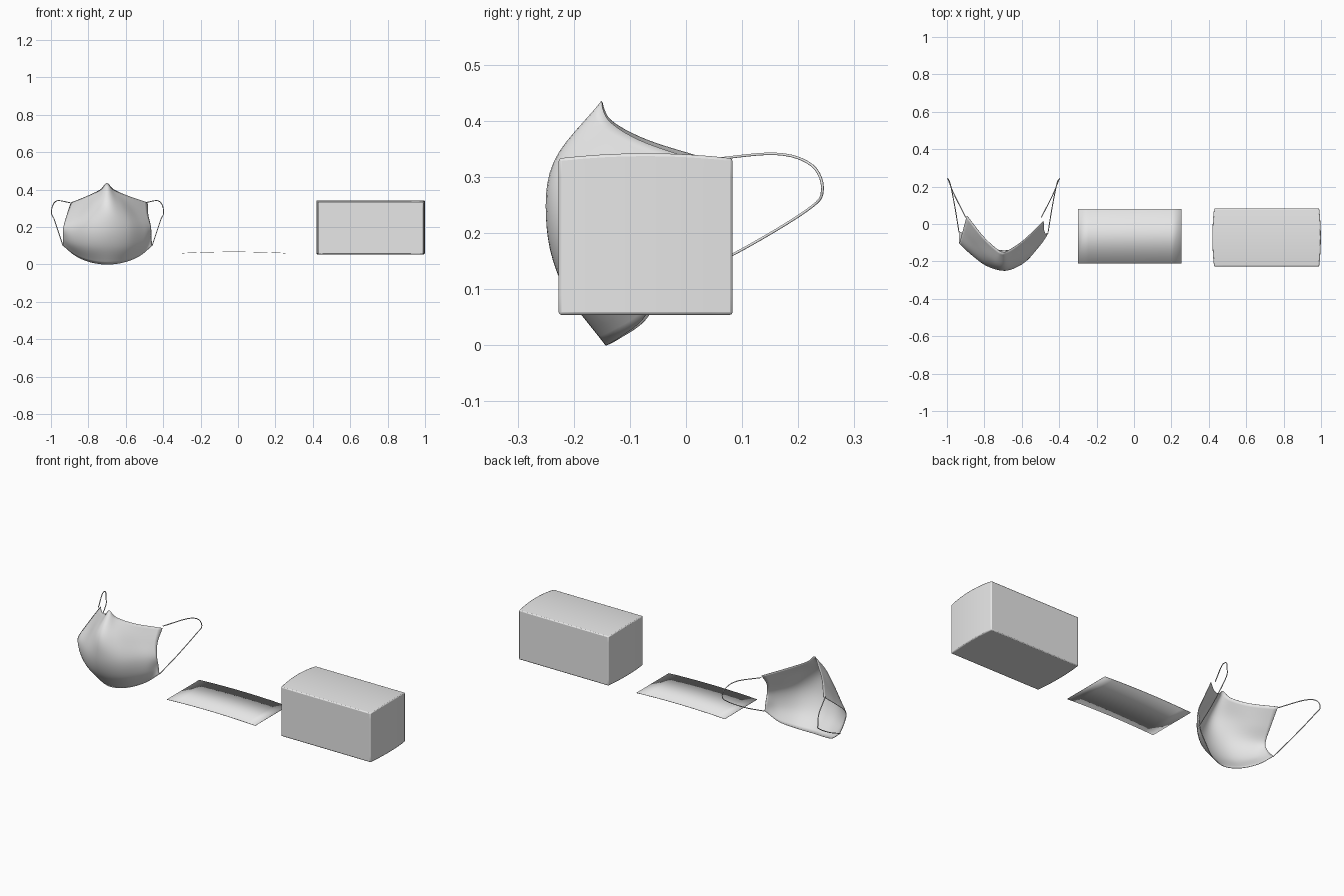
import bpy, bmesh, math
from mathutils import Vector, Matrix

if "Cube" in bpy.data.objects:
    bpy.data.objects.remove(bpy.data.objects["Cube"])

grey = bpy.data.materials.new("light_grey")
grey.use_nodes = True
grey.diffuse_color = (0.8, 0.8, 0.8, 1)
grey.node_tree.nodes["Principled BSDF"].inputs["Base Color"].default_value = (0.8, 0.8, 0.8, 1)

MASK_X = -0.6975


def add_mesh(name, bm, angle=40):
    bmesh.ops.recalc_face_normals(bm, faces=bm.faces)
    mesh = bpy.data.meshes.new(name)
    bm.to_mesh(mesh)
    bm.free()
    mesh.materials.append(grey)
    obj = bpy.data.objects.new(name, mesh)
    bpy.context.collection.objects.link(obj)
    bpy.ops.object.select_all(action='DESELECT')
    obj.select_set(True)
    bpy.context.view_layer.objects.active = obj
    bpy.ops.object.shade_smooth_by_angle(angle=math.radians(angle))
    return obj


def spline(points, steps):
    """Smooth curve that passes through all points."""
    pts = [points[0] * 2 - points[1], *points, points[-1] * 2 - points[-2]]
    out = []
    for i in range(1, len(pts) - 2):
        a, b, c, d = pts[i - 1:i + 3]
        for s in range(steps):
            t = s / steps
            out.append(b + (c - a) * (t / 2)
                       + (a * 2 - b * 5 + c * 4 - d) * (t * t / 2)
                       + (b * 3 - a - c * 3 + d) * (t ** 3 / 2))
    return out + [points[-1]]


def surface(rows, steps):
    """Smooth sheet through rows of control points."""
    dense = [spline(row, steps) for row in rows]
    columns = [spline(list(col), steps) for col in zip(*dense)]
    bm = bmesh.new()
    grid = [[bm.verts.new(p) for p in col] for col in columns]
    for c0, c1 in zip(grid, grid[1:]):
        for j in range(len(c0) - 1):
            bm.faces.new((c0[j], c1[j], c1[j + 1], c0[j + 1]))
    return bm


# Face mask shell: half rows from chin to nose, each with a small twist
half_rows = [
    (-1, [(0, -.142, 0), (.09, -.12, .012), (.17, -.075, .045), (.238, -.045, .1)]),
    (4, [(0, -.215, .1), (.1, -.19, .1), (.19, -.12, .115), (.236, -.065, .145)]),
    (5, [(0, -.247, .21), (.1, -.215, .205), (.19, -.13, .2), (.234, -.08, .2)]),
    (0, [(0, -.235, .325), (.07, -.195, .312), (.15, -.11, .28), (.217, -.035, .265)]),
    (-4, [(0, -.15, .434), (.035, -.135, .4), (.11, -.075, .365), (.205, .03, .33)]),
]
pivot = Vector((0, -.1, 0))
rows = []
for twist, half in half_rows:
    right = [Vector(p) for p in half]
    left = [Vector((-p.x, p.y, p.z)) for p in reversed(right[1:])]
    turn = Matrix.Rotation(math.radians(twist), 3, 'Z')
    rows.append([turn @ (p - pivot) + pivot + Vector((MASK_X, 0, 0)) for p in left + right])
shell = add_mesh("mask_shell", surface(rows, 6), 60)
thick = shell.modifiers.new("thickness", 'SOLIDIFY')
thick.thickness = 0.003
thick.offset = 0

# Ear loops, mirrored across the mask
loop_path = [Vector(p) for p in (
    (.202, .035, .33), (.265, .16, .341), (.291, .225, .32), (.3, .243, .275),
    (.285, .215, .24), (.26, .09, .165), (.238, -.045, .1))]
for side, name in ((1, "left_ear_loop"), (-1, "right_ear_loop")):
    curve = bpy.data.curves.new(name, 'CURVE')
    curve.dimensions = '3D'
    curve.bevel_depth = 0.0025
    curve.bevel_resolution = 1
    path = spline(loop_path, 6)
    line = curve.splines.new('POLY')
    line.points.add(len(path) - 1)
    for point, p in zip(line.points, path):
        point.co = (MASK_X + side * p.x, p.y, p.z, 1)
    curve.materials.append(grey)
    bpy.context.collection.objects.link(bpy.data.objects.new(name, curve))

# Flat sheet, gently arched along its length
bm = bmesh.new()
bmesh.ops.create_grid(bm, x_segments=10, y_segments=1, size=1)
for v in bm.verts:
    t = v.co.x
    v.co = (-.022 + .277 * t, -.065 + .145 * v.co.y, .06 + .007 * (1 - t * t))
sheet = add_mesh("flat_sheet", bm)
thin = sheet.modifiers.new("thickness", 'SOLIDIFY')
thin.thickness = 0.002
thin.offset = 0

# Carton with a bulging top and ends
bm = bmesh.new()
bmesh.ops.create_cube(bm, size=2)
bmesh.ops.subdivide_edges(bm, edges=bm.edges[:], cuts=7, use_grid_fill=True)
for v in bm.verts:
    x, y, z = v.co
    bulge = 1 - y * y
    v.co = (.709 + x * (.281 + .009 * bulge), -.072 + .155 * y,
            .054 + (z + 1) / 2 * (.279 + .009 * bulge))
carton = add_mesh("carton", bm)
bevel = carton.modifiers.new("rounded_edges", 'BEVEL')
bevel.width = 0.005
bevel.segments = 2
bevel.limit_method = 'ANGLE'
bevel.angle_limit = math.radians(50)
